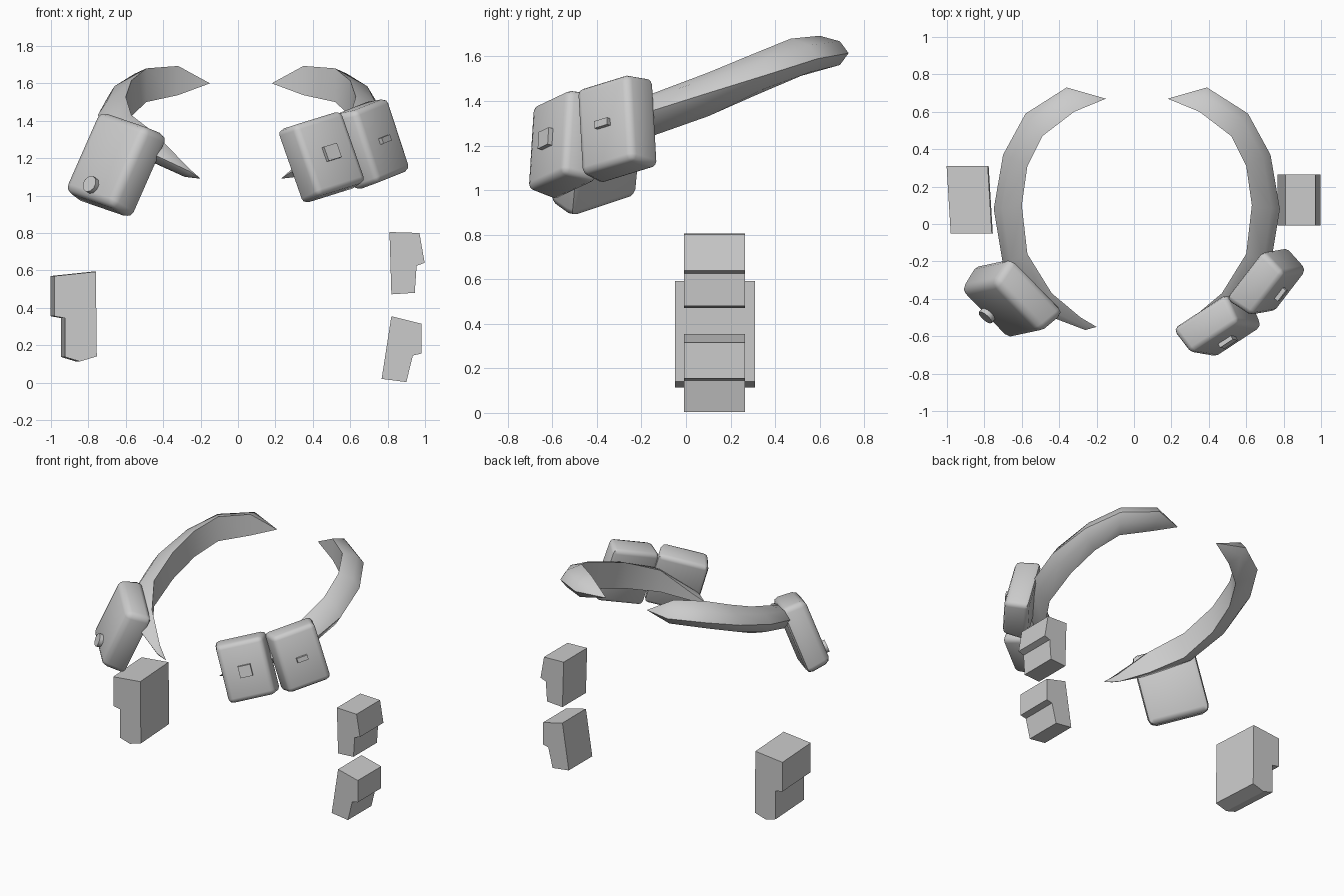
import bpy, bmesh, math
from mathutils import Vector, Matrix

if "Cube" in bpy.data.objects:
    bpy.data.objects.remove(bpy.data.objects["Cube"])

grey = bpy.data.materials.new("light_grey")
grey.diffuse_color = (0.6, 0.6, 0.6, 1)
grey.use_nodes = True
grey.node_tree.nodes["Principled BSDF"].inputs["Base Color"].default_value = grey.diffuse_color


def finish(name, bm, angle):
    bmesh.ops.recalc_face_normals(bm, faces=bm.faces)
    me = bpy.data.meshes.new(name)
    bm.to_mesh(me)
    bm.free()
    me.materials.append(grey)
    ob = bpy.data.objects.new(name, me)
    bpy.context.collection.objects.link(ob)
    bpy.ops.object.select_all(action='DESELECT')
    ob.select_set(True)
    bpy.context.view_layer.objects.active = ob
    bpy.ops.object.shade_smooth_by_angle(angle=math.radians(angle))
    return ob


# Belt halves: tapered crescent, each ring is
# (outer x, outer y, inner x, inner y, centre z, half height)
RINGS = [
    (.375, .73, .335, .60, 1.615, .078),
    (.595, .59, .505, .47, 1.59, .09),
    (.715, .37, .585, .31, 1.52, .095),
    (.765, .08, .615, .10, 1.43, .098),
    (.715, -.22, .585, -.16, 1.335, .095),
    (.53, -.47, .455, -.37, 1.25, .08),
    (.275, -.567, .30, -.50, 1.13, .03),
]
# cross-section: (share of the way outwards, share of half height)
SECTION = [(0, 1), (.7, .68), (1, 0), (.7, -.68), (0, -1)]


def belt(name, side):
    def place(x, y, z):
        return (.015 + side * x, y, z)
    bm = bmesh.new()
    loops = []
    for ox, oy, ix, iy, z, h in RINGS:
        loops.append([bm.verts.new(place(ix + (ox - ix) * r, iy + (oy - iy) * r, z + h * k))
                      for r, k in SECTION])
    n = len(SECTION)
    for a, b in zip(loops, loops[1:]):
        for i in range(n):
            j = (i + 1) % n
            bm.faces.new((a[i], a[j], b[j], b[i]))
    # pointed ends
    for loop, tip in ((loops[0], (.165, .67, 1.60)), (loops[-1], (.215, -.55, 1.09))):
        v = bm.verts.new(place(*tip))
        for i in range(n):
            bm.faces.new((loop[i], loop[(i + 1) % n], v))
    finish(name, bm, 55)


belt("belt_left", -1)
belt("belt_right", 1)


# Local frame of a tilted pouch: width, height, outward
def frame(centre, w, u):
    w = Vector(w).normalized()
    u = Vector(u)
    u = (u - w * u.dot(w)).normalized()
    m = Matrix((w, u, w.cross(u))).transposed().to_4x4()
    m.translation = centre
    return m


def pouch(name, m, a, b, c, taper, bevel):
    bm = bmesh.new()
    bmesh.ops.create_cube(bm, size=2)
    for v in bm.verts:
        k = taper if v.co.z > 0 else 0
        v.co = (v.co.x * (a - k), v.co.y * (b - k * .5), v.co.z * c)
    bmesh.ops.bevel(bm, geom=bm.edges[:], offset=bevel, segments=2,
                    profile=.5, affect='EDGES')
    bm.transform(m)
    finish(name, bm, 50)


def buckle(name, m, a, b, z0, z1):
    bm = bmesh.new()
    bmesh.ops.create_cube(bm, size=1)
    for v in bm.verts:
        v.co = (v.co.x * a, v.co.y * b, z1 if v.co.z > 0 else z0)
    bm.transform(m)
    finish(name, bm, 30)


# Large pouch with a round button
big = frame((-.66, -.405, 1.17), (.32, -.33, -.11), (.19, .04, .43))
pouch("large_pouch", big, .215, .245, .088, .025, .04)
bm = bmesh.new()
bmesh.ops.create_cone(bm, cap_ends=True, segments=10, radius1=.045, radius2=.045, depth=.06,
                      matrix=big @ Matrix.Translation((0, -.16, .085)))
finish("pouch_button", bm, 40)

# Two smaller pouches with clasps
front = frame((.455, -.55, 1.21), (.29, .19, .09), (-.14, .025, .40))
pouch("front_pouch", front, .178, .21, .085, .02, .03)
buckle("front_clasp", front, .085, .08, .07, .108)
side = frame((.715, -.315, 1.28), (.20, .26, .08), (-.12, -.02, .37))
pouch("side_pouch", side, .17, .212, .085, .02, .03)
buckle("side_clasp", side, .075, .033, .07, .108)


# Thigh holsters: stepped profile in x-z extruded along y, sheared slightly
def holster(name, profile, y0, y1, shear=0):
    bm = bmesh.new()
    near = [bm.verts.new((x, y0, z)) for x, z in profile]
    far = [bm.verts.new((x - shear, y1, z)) for x, z in profile]
    bm.faces.new(near)
    bm.faces.new(far[::-1])
    for i in range(len(profile)):
        j = (i + 1) % len(profile)
        bm.faces.new((near[i], near[j], far[j], far[i]))
    finish(name, bm, 30)


holster("left_holster", [(-.98, .57), (-.76, .593), (-.755, .14), (-.845, .113), (-.925, .137),
                         (-.925, .345), (-.98, .355)], -.05, .31, .022)
holster("right_upper_holster", [(.81, .805), (.97, .80), (.998, .64), (.955, .625),
                                (.945, .48), (.82, .472)], -.008, .265)
holster("right_lower_holster", [(.82, .355), (.98, .315), (.98, .155), (.935, .145),
                                (.90, .003), (.768, .02)], -.008, .265)
